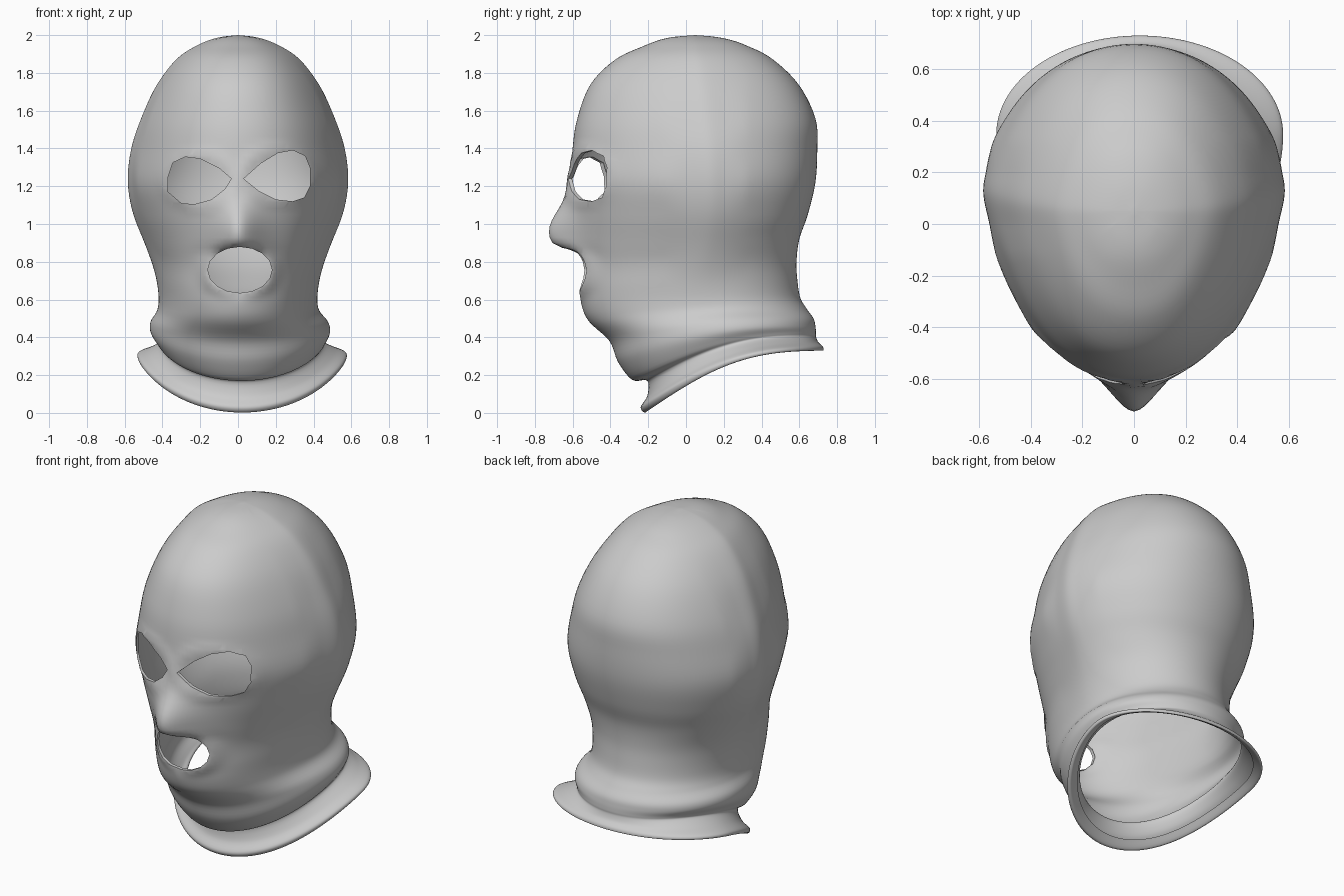
import bpy, bmesh
from math import sin, cos, pi, exp, hypot
from mathutils import Vector

if "Cube" in bpy.data.objects:
    bpy.data.objects.remove(bpy.data.objects["Cube"])

# Tilted cross-sections, crown to hem: front z, front y, back z, back y, half width, y of widest point
RINGS = [
    (2.0, .05, 2.0, .05, 0, .05),
    (1.985, -.10, 1.985, .20, .12, .05),
    (1.94, -.23, 1.945, .32, .22, .05),
    (1.87, -.375, 1.875, .455, .325, .06),
    (1.74, -.505, 1.74, .595, .435, .08),
    (1.56, -.575, 1.56, .685, .525, .10),
    (1.40, -.60, 1.40, .695, .572, .12),
    (1.22, -.605, 1.22, .685, .603, .13),
    (1.05, -.59, 1.05, .645, .56, .13),
    (.90, -.57, .92, .60, .505, .12),
    (.77, -.555, .80, .585, .455, .10),
    (.65, -.56, .70, .59, .43, .10),
    (.56, -.55, .61, .605, .42, .12),
    (.48, -.51, .55, .64, .43, .15),
    (.38, -.405, .50, .675, .47, .18),
    (.27, -.36, .46, .685, .475, .20),
    (.175, -.285, .425, .688, .445, .22),
    (.17, -.205, .405, .688, .435, .26),
    (.09, -.205, .375, .70, .49, .30),
    (.03, -.24, .35, .725, .55, .34),
    (.002, -.215, .33, .725, .545, .35),
    (.05, -.18, .35, .69, .50, .34),
]
SIDES, STEPS = 160, 5

# Hole outlines in x, z
RIGHT_EYE = [(.03, 1.24), (.12, 1.32), (.21, 1.375), (.29, 1.39), (.355, 1.36), (.38, 1.30),
             (.38, 1.2), (.35, 1.14), (.29, 1.12), (.2, 1.13), (.11, 1.175)]
LEFT_EYE = [(-.035, 1.24), (-.1, 1.295), (-.2, 1.345), (-.28, 1.355), (-.345, 1.325), (-.37, 1.25),
            (-.37, 1.17), (-.3, 1.11), (-.23, 1.105), (-.14, 1.13), (-.07, 1.185)]
MOUTH = [(.01 + .17 * cos(a * pi / 8), .757 + .122 * sin(a * pi / 8)) for a in range(16)]


def clamp(v):
    return min(max(v, 0), 1)


def spline(a, b, c, d, t):
    return .5 * (2 * b + (c - a) * t + (2 * a - 5 * b + 4 * c - d) * t * t + (3 * b - a - 3 * c + d) * t ** 3)


def loft_rows():
    n = len(RINGS)
    for k in range(n - 1):
        four = [RINGS[min(max(k + j, 0), n - 1)] for j in (-1, 0, 1, 2)]
        for s in range(STEPS):
            yield [spline(*v, s / STEPS) for v in zip(*four)]
    yield RINGS[-1]


def ring_point(row, a):
    zf, yf, zb, yb, w, yc = row
    x, c = w * sin(a), abs(cos(a))
    front = cos(a) > 0
    # head plan is pinched into an egg; the neck and collar stay round
    pinch = .9 * clamp((zf - .4) / .4) if front else .6 * clamp((zf - .6) / .6)
    c *= 1 - pinch * (1 - c) ** 2
    y = yc - (yc - yf) * c if front else yc + (yb - yc) * c
    s = clamp((y - yf) / max(yb - yf, 1e-6))
    tilt = zb - zf
    z = zf + tilt * s + .3 * tilt * sin(pi * s)
    if front:
        # nose ridge
        dz = z - .945
        fall = exp(-(dz / .175) ** 2) if dz > 0 else exp(-(dz / .085) ** 4)
        y -= .148 * exp(-abs(x / .125) ** 1.8) * fall
        # raised lip and eye rims
        r = hypot((x - .01) / .17, (z - .757) / .122)
        y -= .03 * exp(-((r - 1) / .3) ** 2) * clamp(abs(x) / .17)
        for ex, ez in ((.21, 1.255), (-.205, 1.23)):
            r = hypot((x - ex) / .18, (z - ez) / .13)
            y -= .01 * exp(-((r - 1.05) / .2) ** 2)
    # uneven cloth of the collar
    x += .022 * clamp((.5 - zf) / .4)
    return Vector((x, y, z))


def inside(p, poly):
    hit = False
    for (x1, z1), (x2, z2) in zip(poly, poly[1:] + poly[:1]):
        if (z1 > p.z) != (z2 > p.z) and p.x < (x2 - x1) * (p.z - z1) / (z2 - z1) + x1:
            hit = not hit
    return hit


def near_hole(f, poly, margin=.03):
    c = f.calc_center_median()
    xs, zs = zip(*poly)
    return (c.y < -.2 and min(xs) - margin < c.x < max(xs) + margin
            and min(zs) - margin < c.z < max(zs) + margin)


# Cloth shell
bm = bmesh.new()
grid = [[bm.verts.new(ring_point(r, 2 * pi * i / SIDES)) for i in range(SIDES)] for r in loft_rows()]
for up, low in zip(grid, grid[1:]):
    for i in range(SIDES):
        j = (i + 1) % SIDES
        bm.faces.new((up[i], low[i], low[j], up[j]))
bmesh.ops.remove_doubles(bm, verts=grid[0], dist=.02)
bmesh.ops.recalc_face_normals(bm, faces=bm.faces)

# Soften the sides of the head where front and back halves meet
for k in range(40):
    reach = .22 - .003 * k
    sides = [v for v in bm.verts if abs(v.co.y - .1) < reach and .65 < v.co.z < 1.99]
    bmesh.ops.smooth_vert(bm, verts=sides, factor=.5, use_axis_x=True, use_axis_y=True)

# Eye and mouth openings, sliced clean along their outlines, with turned-in rims
for poly in (RIGHT_EYE, LEFT_EYE, MOUTH):
    for (x1, z1), (x2, z2) in zip(poly, poly[1:] + poly[:1]):
        mid, reach = Vector(((x1 + x2) / 2, 0, (z1 + z2) / 2)), hypot(x2 - x1, z2 - z1) / 2 + .04
        faces = [f for f in bm.faces if near_hole(f, poly)
                 and hypot(f.calc_center_median().x - mid.x, f.calc_center_median().z - mid.z) < reach]
        geom = list({g for f in faces for g in (*f.verts, *f.edges)}) + faces
        bmesh.ops.bisect_plane(bm, geom=geom, dist=1e-5, plane_co=mid,
                               plane_no=Vector((z2 - z1, 0, x1 - x2)).normalized())
    gone = [f for f in bm.faces if near_hole(f, poly) and inside(f.calc_center_median(), poly)]
    touched = {v for f in gone for v in f.verts}
    bmesh.ops.delete(bm, geom=gone, context='FACES')
    edges = list({e for v in touched if v.is_valid for e in v.link_edges if e.is_boundary})
    new = bmesh.ops.extrude_edge_only(bm, edges=edges)['geom']
    for v in (g for g in new if isinstance(g, bmesh.types.BMVert)):
        v.co.y += .02

bmesh.ops.recalc_face_normals(bm, faces=bm.faces)
mesh = bpy.data.meshes.new("knitted_face_mask")
bm.to_mesh(mesh)
bm.free()
mask = bpy.data.objects.new("knitted_face_mask", mesh)
bpy.context.collection.objects.link(mask)
bpy.context.view_layer.objects.active = mask
mask.select_set(True)
bpy.ops.object.shade_smooth_by_angle(angle=1.0)
